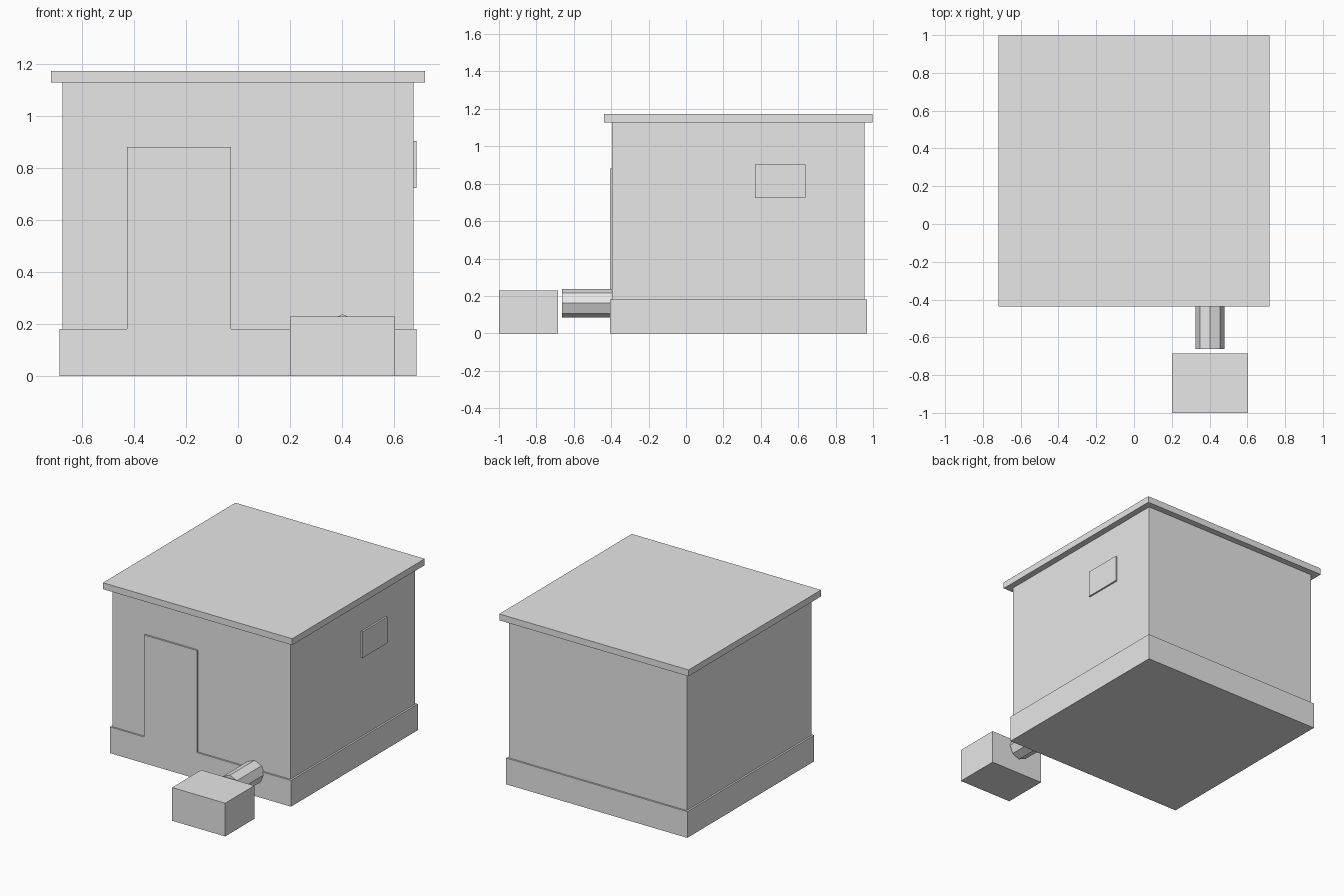
import bpy
import math

default_cube = bpy.data.objects.get("Cube")
if default_cube:
    bpy.data.objects.remove(default_cube, do_unlink=True)

# One plain colour for the whole model
grey = bpy.data.materials.new("light_grey")
grey.use_nodes = True
GREY = (0.8, 0.8, 0.8, 1.0)
grey.diffuse_color = GREY
grey.node_tree.nodes["Principled BSDF"].inputs["Base Color"].default_value = GREY


def finish(name):
    obj = bpy.context.object
    obj.name = name
    obj.data.name = name
    obj.data.materials.clear()
    obj.data.materials.append(grey)
    return obj


def box(name, low, high):
    """Axis-aligned box between two corners."""
    centre = [(a + b) / 2 for a, b in zip(low, high)]
    bpy.ops.mesh.primitive_cube_add(size=1, location=centre)
    obj = finish(name)
    obj.scale = [b - a for a, b in zip(low, high)]
    bpy.ops.object.transform_apply(location=False, rotation=False, scale=True)
    return obj


def tier(name, half_width, half_depth, bottom, top):
    """Storey slab centred on the building."""
    mid_y = 0.28
    return box(name, (-half_width, mid_y - half_depth, bottom),
               (half_width, mid_y + half_depth, top))


# Building: plinth, walls and overhanging flat roof
tier("plinth", 0.687, 0.687, 0, 0.18)
tier("walls", 0.675, 0.675, 0.18, 1.128)
tier("roof_slab", 0.718, 0.718, 1.128, 1.172)

# Door flush with the plinth, and a raised window panel on the left wall
box("door", (-0.427, -0.407, 0.18), (-0.027, -0.38, 0.88))
box("window_panel", (0.66, 0.37, 0.723), (0.687, 0.638, 0.903))

# Eight-sided outlet pipe with an edge at the top, leaving the front wall
pipe_front, pipe_back = -0.662, -0.39
bpy.ops.mesh.primitive_cylinder_add(
    vertices=8, radius=0.076, depth=pipe_back - pipe_front,
    location=(0.402, (pipe_front + pipe_back) / 2, 0.161),
    rotation=(math.pi / 2, 0, 0))
finish("outlet_pipe")

# Block standing in front of the pipe
box("front_block", (0.2, -1.0, 0), (0.603, -0.685, 0.228))
